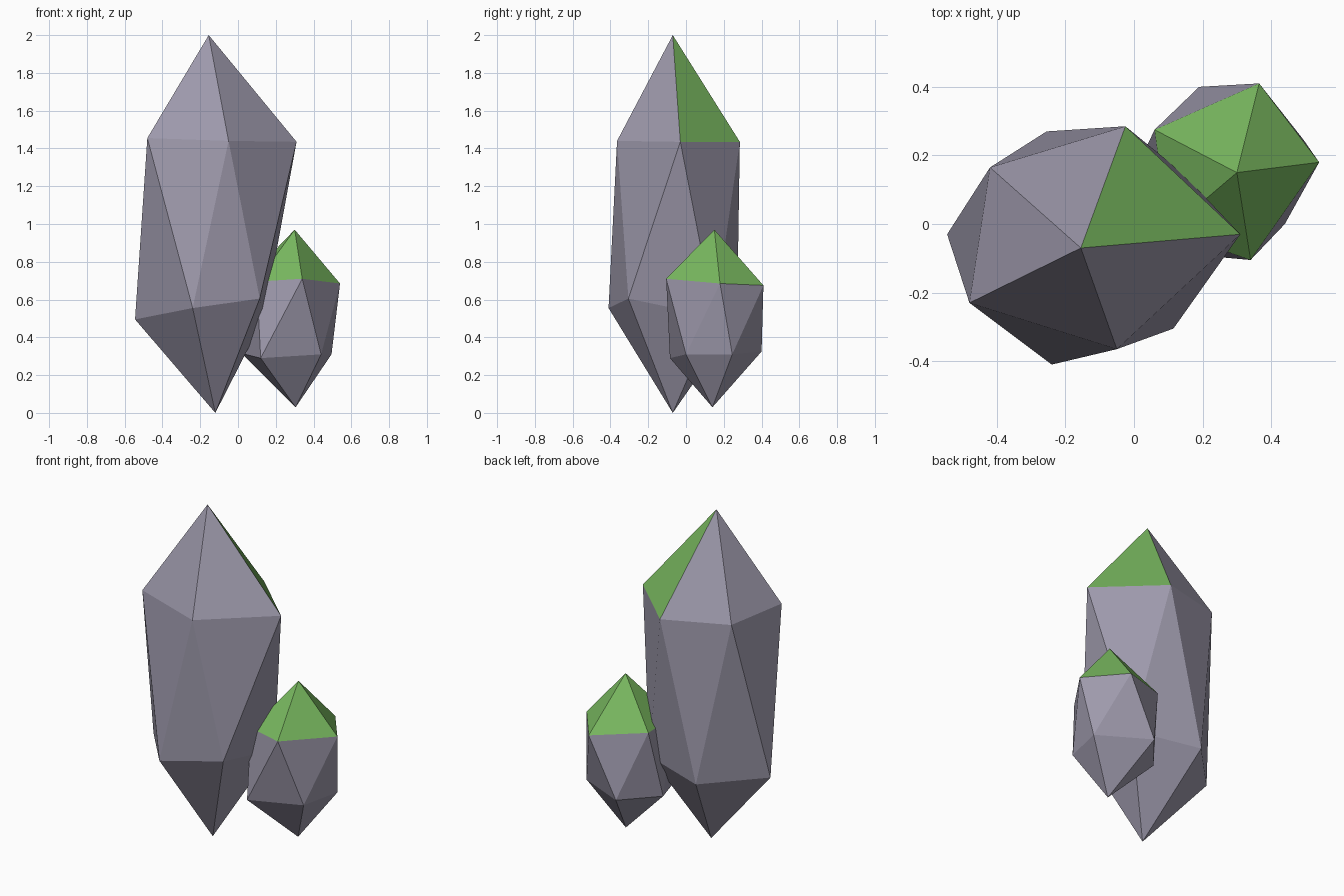
import bpy, bmesh

if "Cube" in bpy.data.objects:
    bpy.data.objects.remove(bpy.data.objects["Cube"])


def make_material(name, color):
    mat = bpy.data.materials.new(name)
    mat.diffuse_color = (*color, 1.0)
    mat.use_nodes = True
    mat.node_tree.nodes["Principled BSDF"].inputs["Base Color"].default_value = mat.diffuse_color
    return mat


stone = make_material("grey_stone", (0.34, 0.32, 0.41))
moss = make_material("moss_green", (0.19, 0.48, 0.115))


def crystal(name, tip, upper, lower, foot, is_mossy):
    """Irregular twenty-sided rock: tip, two staggered rings of five, foot.
    Rings run counterclockwise; lower[i] sits between upper[i] and upper[i+1]."""
    bm = bmesh.new()
    t, f = bm.verts.new(tip), bm.verts.new(foot)
    u = [bm.verts.new(p) for p in upper]
    w = [bm.verts.new(p) for p in lower]
    n = len(u)
    for i in range(n):
        j = (i + 1) % n
        cap = bm.faces.new((t, u[i], u[j]))
        bm.faces.new((u[i], w[i], u[j]))
        bm.faces.new((u[j], w[i], w[j]))
        bm.faces.new((w[i], f, w[j]))
        cap.normal_update()
        # moss grows only on chosen cap faces
        cap.material_index = 1 if is_mossy(cap.normal) else 0
    bmesh.ops.recalc_face_normals(bm, faces=bm.faces[:])
    mesh = bpy.data.meshes.new(name)
    bm.to_mesh(mesh)
    bm.free()
    mesh.materials.append(stone)
    mesh.materials.append(moss)
    obj = bpy.data.objects.new(name, mesh)
    bpy.context.collection.objects.link(obj)
    return obj


# tall rock, moss on the single cap face toward the back right
crystal(
    "tall_rock",
    (-0.155, -0.07, 2.0),
    [(-0.48, -0.23, 1.455), (-0.05, -0.365, 1.44), (0.31, -0.03, 1.435),
     (-0.025, 0.285, 1.435), (-0.42, 0.165, 1.46)],
    [(-0.24, -0.41, 0.555), (0.115, -0.305, 0.605), (0.14, 0.15, 0.51),
     (-0.255, 0.27, 0.49), (-0.545, -0.03, 0.495)],
    (-0.12, -0.07, 0.0),
    lambda nrm: nrm.x > 0.2 and nrm.y > 0.2,
)

# small rock, whole cap covered with moss
crystal(
    "small_rock",
    (0.3, 0.15, 0.97),
    [(0.10, -0.02, 0.695), (0.34, -0.105, 0.71), (0.54, 0.18, 0.685),
     (0.365, 0.41, 0.675), (0.06, 0.275, 0.72)],
    [(0.12, -0.085, 0.29), (0.44, 0.0, 0.31), (0.495, 0.245, 0.31),
     (0.19, 0.40, 0.325), (0.02, 0.19, 0.315)],
    (0.305, 0.14, 0.03),
    lambda nrm: True,
)
